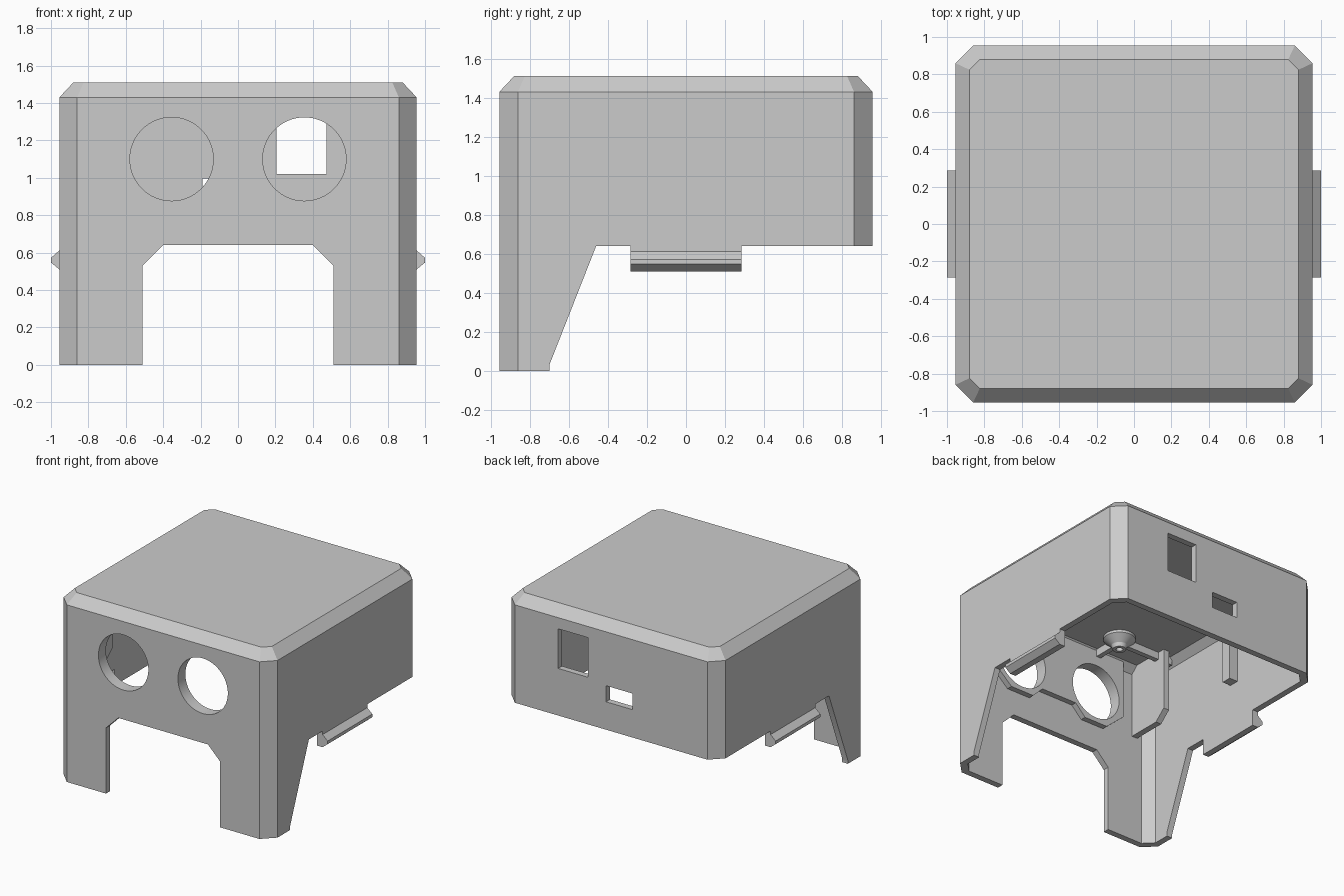
import bpy, bmesh, math
from mathutils import Vector

if "Cube" in bpy.data.objects:
    bpy.data.objects.remove(bpy.data.objects["Cube"], do_unlink=True)

grey = bpy.data.materials.new("light grey plastic")
COLOUR = (0.6, 0.6, 0.6, 1)
grey.use_nodes = True
grey.diffuse_color = COLOUR
grey.node_tree.nodes["Principled BSDF"].inputs["Base Color"].default_value = COLOUR


def make(name, bm):
    bmesh.ops.recalc_face_normals(bm, faces=bm.faces)
    mesh = bpy.data.meshes.new(name)
    bm.to_mesh(mesh)
    bm.free()
    mesh.materials.append(grey)
    ob = bpy.data.objects.new(name, mesh)
    bpy.context.collection.objects.link(ob)
    return ob


def loft(name, rings):
    """Closed solid through a stack of matching rings."""
    bm = bmesh.new()
    loops = [[bm.verts.new(p) for p in ring] for ring in rings]
    for a, b in zip(loops, loops[1:]):
        for i in range(len(a)):
            j = (i + 1) % len(a)
            bm.faces.new((a[i], a[j], b[j], b[i]))
    bm.faces.new(loops[0])
    bm.faces.new(loops[-1])
    return make(name, bm)


def octagon(h, cut, z):
    c = h - cut
    pts = [(c, -h), (h, -c), (h, c), (c, h), (-c, h), (-h, c), (-h, -c), (-c, -h)]
    return [(x, y, z) for x, y in pts]


def prism_x(name, yz, x0, x1):
    return loft(name, [[(x, y, z) for y, z in yz] for x in (x0, x1)])


def prism_y(name, xz, y0, y1):
    return loft(name, [[(x, y, z) for x, z in xz] for y in (y0, y1)])


def box(name, x0, x1, y0, y1, z0, z1):
    return prism_y(name, [(x0, z0), (x1, z0), (x1, z1), (x0, z1)], y0, y1)


def disc(x, z, r, n=64):
    return [(x + r * math.cos(2 * math.pi * i / n), z + r * math.sin(2 * math.pi * i / n))
            for i in range(n)]


def cut(ob, cutters):
    for c in cutters:
        mod = ob.modifiers.new("cut", "BOOLEAN")
        mod.operation = "DIFFERENCE"
        mod.solver = "EXACT"
        mod.object = c
        with bpy.context.temp_override(object=ob, active_object=ob):
            bpy.ops.object.modifier_apply(modifier=mod.name)


H, IN, TOP, ROOF, RIM = 0.955, 0.905, 1.51, 1.46, 0.64

# Outer shell with chamfered corners and roof edge
shell = loft("shell", [octagon(H, 0.095, 0), octagon(H, 0.095, 1.43),
                       octagon(0.88, 0.055, TOP)])

# Cavity, leg and tab silhouette, front opening, ports
cavity = loft("cavity_cutter", [octagon(IN, 0.075, -0.1), octagon(IN, 0.075, 1.405),
                                octagon(0.85, 0.05, ROOF)])
underside = prism_x("underside_cutter", [
    (-0.7, -0.1), (-0.7, 0.03), (-0.46, RIM), (-0.285, RIM), (-0.285, 0.51),
    (0.285, 0.51), (0.285, RIM), (1.2, RIM), (1.2, -0.1)], -1.2, 1.2)
opening = prism_y("opening_cutter", [
    (-0.51, -0.1), (-0.51, 0.53), (-0.4, RIM), (0.4, RIM), (0.51, 0.53), (0.51, -0.1)],
    -1.2, -0.6)
window = box("window_cutter", 0.205, 0.473, 0.7, 1.2, 1.02, 1.34)
slot = box("slot_cutter", -0.19, 0.045, 0.7, 1.2, 0.865, 0.995)
eyes = [prism_y("round_hole_cutter", disc(s * 0.355, 1.1, 0.223), -1.2, -0.8) for s in (-1, 1)]
cut(shell, [cavity, underside, opening, window, slot] + eyes)

# Thickened panel behind the round holes
half = [(0.08, 0.93), (0.16, 0.93), (0.25, 0.84), (0.46, 0.84), (0.62, 0.98), (0.62, ROOF)]
outline = half + [(-x, z) for x, z in reversed(half)]
panel = prism_y("hole_panel", outline, -0.91, -0.86)
cut(panel, eyes)

for c in [cavity, underside, opening, window, slot] + eyes:
    bpy.data.objects.remove(c, do_unlink=True)

parts = [shell, panel]
for s, side in ((1, "left"), (-1, "right")):
    # Snap ridge on the outside of each tab
    parts.append(prism_y(side + "_snap_ridge", [
        (s * 0.94, 0.51), (s * H, 0.51), (s * 1.0, 0.547), (s * 1.0, 0.572),
        (s * H, 0.612), (s * 0.94, 0.612)], -0.285, 0.285))
    # Inner gusset beside the round hole
    parts.append(prism_x(side + "_gusset", [
        (-0.91, 0.88), (-0.63, 0.88), (-0.54, 0.96), (-0.54, ROOF), (-0.91, ROOF)],
        s * 0.74, s * 0.79))
    # Upright rib on the side wall
    parts.append(box(side + "_wall_rib", s * 0.83, s * 0.91, 0.03, 0.11, 0.96, 1.44))
    # Screw post under the roof, flared at its root
    px, py = s * 0.38, -0.62
    rings = []
    for r, z in ((0.05, 1.36), (0.06, 1.39), (0.12, 1.44), (0.12, 1.47)):
        rings.append([(x, y, z) for x, y in disc(px, py, r, 32)])
    rings.insert(0, [(x, y, 1.36) for x, y in disc(px, py, 0.025, 32)])
    rings.insert(0, [(x, y, 1.44) for x, y in disc(px, py, 0.025, 32)])
    parts.append(loft(side + "_screw_post", rings))
    # Ribs tying the post to the walls
    parts.append(box(side + "_cross_rib", px + s * 0.05, s * 0.87, py - 0.02, py + 0.02, 1.4, 1.47))
    parts.append(box(side + "_long_rib", px - 0.02, px + 0.02, -0.9, py - 0.05, 1.4, 1.47))

# Smooth the round walls only
bpy.ops.object.select_all(action="DESELECT")
for ob in parts:
    ob.select_set(True)
bpy.context.view_layer.objects.active = shell
bpy.ops.object.shade_smooth_by_angle(angle=math.radians(25))
